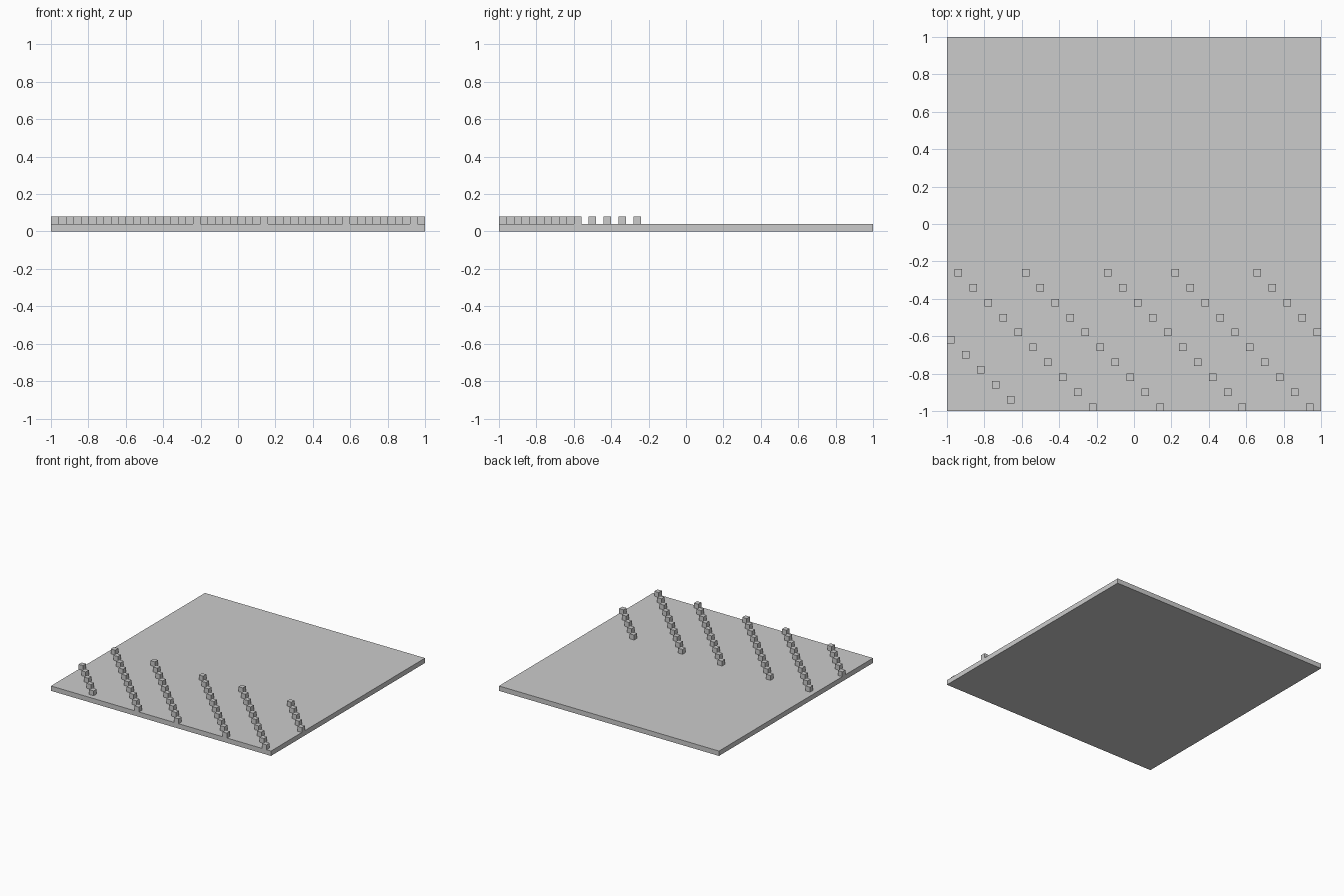
import bpy, bmesh
from mathutils import Matrix, Vector

if "Cube" in bpy.data.objects:
    bpy.data.objects.remove(bpy.data.objects["Cube"])

CELL = 0.04   # stud edge and plate thickness
STEP = 0.08   # diagonal spacing of the studs


def add_box(bm, centre, size):
    bmesh.ops.create_cube(bm, size=1, matrix=Matrix.Translation(centre) @ Matrix.Diagonal(Vector((*size, 1))))


def finish(bm, name):
    mesh = bpy.data.meshes.new(name)
    bm.to_mesh(mesh)
    bm.free()
    bpy.context.collection.objects.link(bpy.data.objects.new(name, mesh))


# Flat square base plate
bm = bmesh.new()
add_box(bm, (0, 0, CELL / 2), (2, 2, CELL))
finish(bm, "base_plate")

# Diagonal rows of cubes: first cube x, y and number of cubes
rows = [(-0.98, -0.62, 5), (-0.94, -0.26, 10), (-0.58, -0.26, 10),
        (-0.14, -0.26, 10), (0.22, -0.26, 10), (0.66, -0.26, 5)]
for i, (x, y, count) in enumerate(rows, 1):
    bm = bmesh.new()
    for k in range(count):
        add_box(bm, (x + k * STEP, y - k * STEP, CELL * 1.5), (CELL, CELL, CELL))
    finish(bm, f"diagonal_cube_row_{i}")
